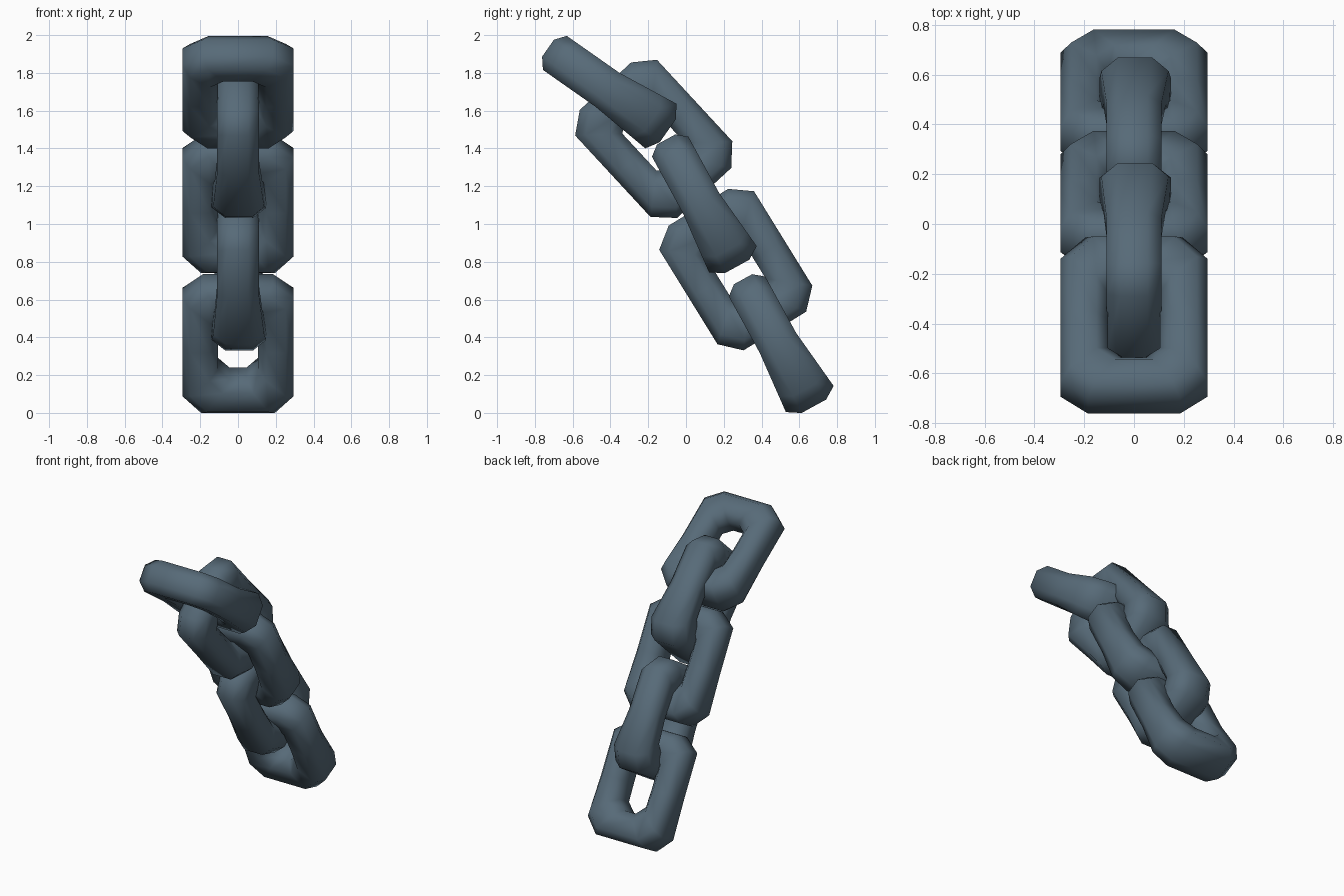
import bpy
import bmesh
from mathutils import Vector

cube = bpy.data.objects.get("Cube")
if cube:
    bpy.data.objects.remove(cube, do_unlink=True)

# Blue-grey steel
steel = bpy.data.materials.new("blue_grey_steel")
steel.use_nodes = True
colour = (0.095, 0.145, 0.188, 1.0)
steel.diffuse_color = colour
bsdf = next(n for n in steel.node_tree.nodes if n.type == 'BSDF_PRINCIPLED')
bsdf.inputs["Base Color"].default_value = colour
bsdf.inputs["Roughness"].default_value = 0.6

# Octagonal bar section: (inset from the outer rim, height as a share of half thickness)
SECTION = [(0, -.5), (0, .5), (.22, 1), (.76, 1), (1, .5), (1, -.5), (.76, -1), (.22, -1)]


def outline(inset):
    """Chamfered rectangle (across, along), shrunk from the outer rim by inset 0..1."""
    hw, hl = .295 - .19 * inset, .385 - .20 * inset
    ca, cb = .11 - .05 * inset, .10 - .04 * inset
    half = [(hw - ca, -hl), (hw, -hl + .75 * ca), (hw, 0), (hw, hl - cb), (hw - cb, hl)]
    return half + [(-v, u) for v, u in reversed(half)]


def half_thickness(u):
    """Bar thickens towards the lower end."""
    return .11 + .10 * max(0, u)


def chain_link(name, centre, direction, upright):
    """One closed link; upright links lie in the side plane, the others span x."""
    along = Vector((0, *direction)).normalized()
    x = Vector((1, 0, 0))
    side = Vector((0, -along.z, along.y))
    across, normal = (side, x) if upright else (x, side)
    origin = Vector((0, *centre))

    bm = bmesh.new()
    loops = []
    for inset, height in SECTION:
        loops.append([bm.verts.new(origin + across * v + along * u
                                   + normal * (height * half_thickness(u) + .015 * max(0, u)))
                      for v, u in outline(inset)])
    for i, a in enumerate(loops):
        b = loops[(i + 1) % len(loops)]
        for j in range(len(a)):
            k = (j + 1) % len(a)
            bm.faces.new((a[j], a[k], b[k], b[j])).smooth = True
    bmesh.ops.recalc_face_normals(bm, faces=bm.faces)
    mesh = bpy.data.meshes.new(name)
    bm.to_mesh(mesh)
    bm.free()
    mesh.materials.append(steel)
    obj = bpy.data.objects.new(name, mesh)
    bpy.context.collection.objects.link(obj)
    return obj


# Interlocked links from top to bottom: centre (y, z), direction (y, z)
chain_link("top_link", (-.415, 1.71), (.82, -.575), False)
chain_link("upper_side_link", (-.165, 1.447), (.68, -.735), True)
chain_link("middle_link", (.08, 1.11), (.48, -.877), False)
chain_link("lower_side_link", (.268, .761), (.525, -.85), True)
chain_link("bottom_link", (.487, .37), (.48, -.877), False)
